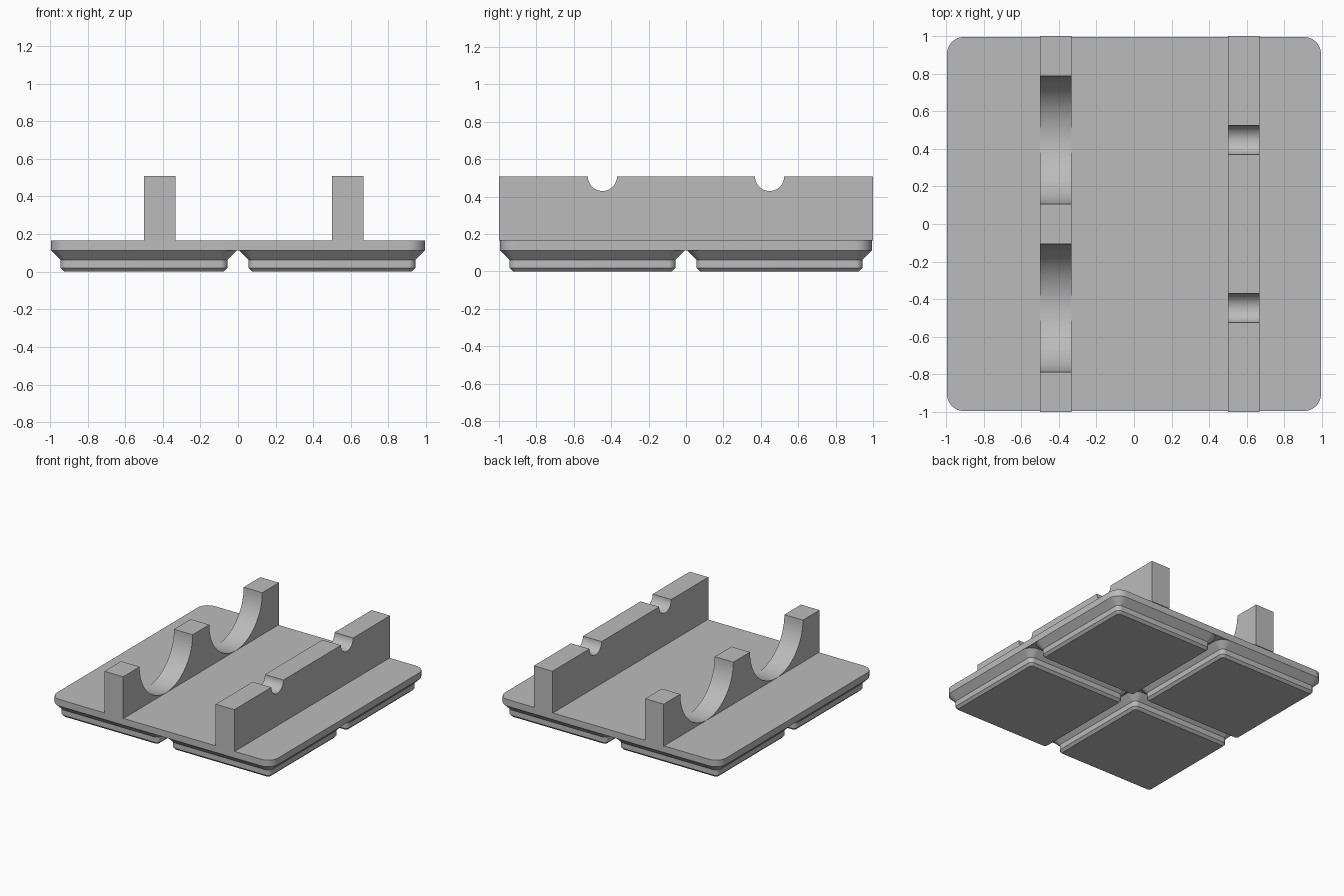
import bpy, bmesh, math

cube = bpy.data.objects.get("Cube")
if cube:
    bpy.data.objects.remove(cube, do_unlink=True)

MM = 1 / 42            # one grid cell is 42 units wide
SLAB_TOP = 7 * MM
WALL_TOP = 0.508

grey = bpy.data.materials.new("grey plastic")
grey.use_nodes = True
COLOUR = (0.5, 0.5, 0.5, 1)
grey.diffuse_color = COLOUR
grey.node_tree.nodes["Principled BSDF"].inputs["Base Color"].default_value = COLOUR


def finish(name, bm):
    bmesh.ops.recalc_face_normals(bm, faces=bm.faces)
    mesh = bpy.data.meshes.new(name)
    bm.to_mesh(mesh)
    bm.free()
    mesh.materials.append(grey)
    obj = bpy.data.objects.new(name, mesh)
    bpy.context.collection.objects.link(obj)
    bpy.ops.object.select_all(action='DESELECT')
    bpy.context.view_layer.objects.active = obj
    obj.select_set(True)
    bpy.ops.object.shade_smooth_by_angle(angle=math.radians(25))
    return obj


def rounded_square(half, radius, steps=10):
    points = []
    for corner in range(4):
        start = corner * math.pi / 2
        cx = (half - radius) * (1 if corner in (0, 3) else -1)
        cy = (half - radius) * (1 if corner < 2 else -1)
        for i in range(steps + 1):
            a = start + i / steps * math.pi / 2
            points.append((cx + radius * math.cos(a), cy + radius * math.sin(a)))
    return points


def loft(name, levels, cx=0, cy=0):
    """Stack rounded squares given as (height, half width, corner radius)."""
    bm = bmesh.new()
    rings = [[bm.verts.new((cx + x, cy + y, z)) for x, y in rounded_square(half, r)]
             for z, half, r in levels]
    for low, high in zip(rings, rings[1:]):
        for i in range(len(low)):
            j = (i + 1) % len(low)
            bm.faces.new((low[i], low[j], high[j], high[i]))
    bm.faces.new(rings[0])
    bm.faces.new(rings[-1])
    return finish(name, bm)


def cradle_wall(name, x0, x1, radius, steps=40):
    """Upright wall with two half-round notches in its top edge."""
    profile = [(-1, SLAB_TOP - 0.001), (-1, WALL_TOP)]
    for centre in (-0.447, 0.447):
        for i in range(steps + 1):
            a = math.pi * (1 + i / steps)
            profile.append((centre + radius * math.cos(a), WALL_TOP + radius * math.sin(a)))
    profile += [(1, WALL_TOP), (1, SLAB_TOP - 0.001)]
    bm = bmesh.new()
    face = bm.faces.new([bm.verts.new((x0, y, z)) for y, z in profile])
    side = bmesh.ops.extrude_face_region(bm, geom=[face])
    moved = [v for v in side["geom"] if isinstance(v, bmesh.types.BMVert)]
    bmesh.ops.translate(bm, verts=moved, vec=(x1 - x0, 0, 0))
    return finish(name, bm)


# Base plate
loft("base_plate", [(4.75 * MM, 41.75 * MM, 3.75 * MM), (SLAB_TOP, 41.75 * MM, 3.75 * MM)])

# Four stepped feet
foot = [(0, 17.8 * MM, 0.8 * MM), (0.8 * MM, 18.6 * MM, 1.6 * MM),
        (2.6 * MM, 18.6 * MM, 1.6 * MM), (4.75 * MM, 20.75 * MM, 3.75 * MM)]
for side, cx in (("left", 0.5), ("right", -0.5)):
    for end, cy in (("front", -0.5), ("back", 0.5)):
        loft(f"{end}_{side}_foot", foot, cx, cy)

# Cradle walls: wide scoops on one side, narrow notches on the other
cradle_wall("wide_cradle", -0.5, -0.333, 0.34)
cradle_wall("narrow_cradle", 0.5, 0.667, 0.078)
